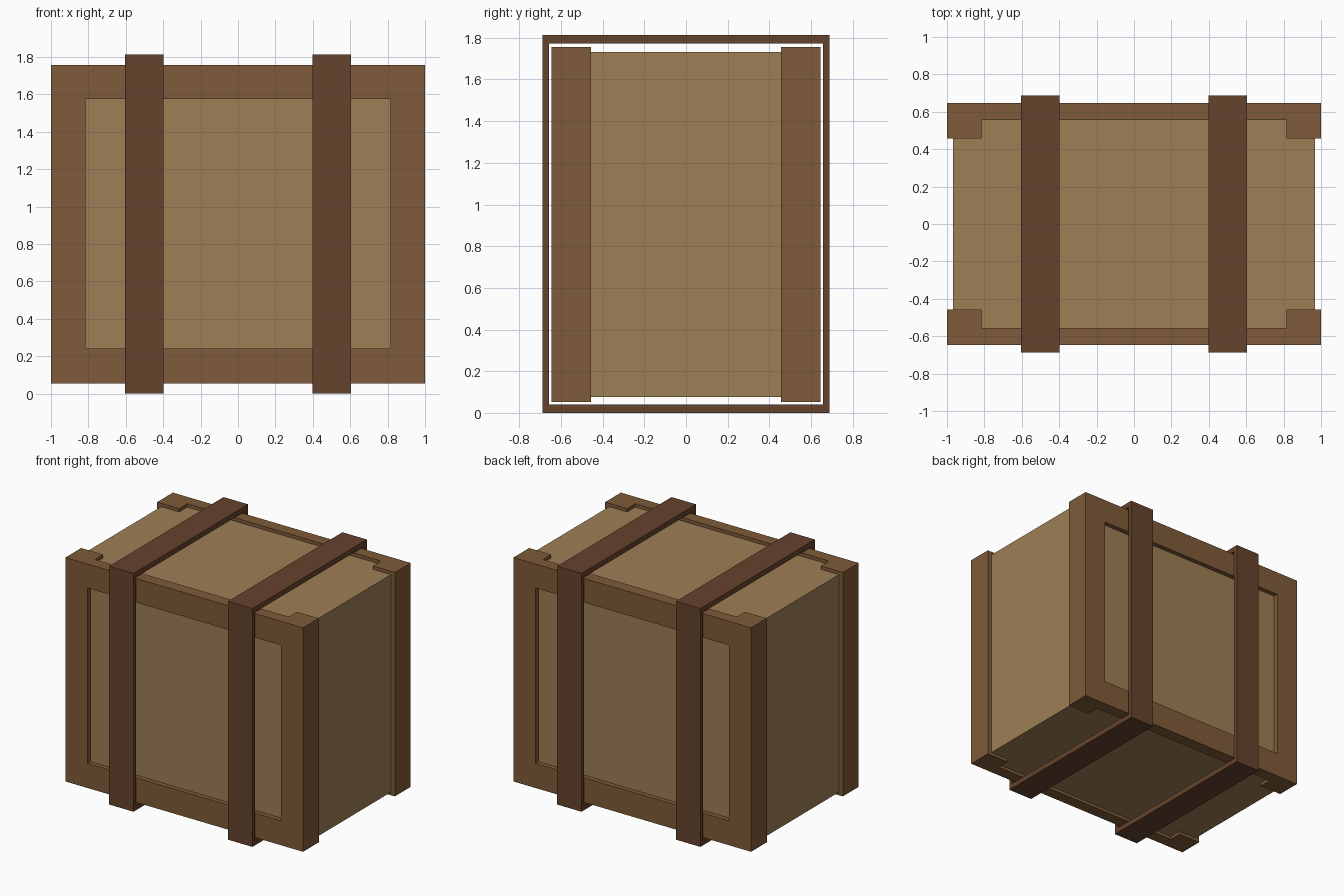
import bpy, bmesh
from mathutils import Vector

if "Cube" in bpy.data.objects:
    bpy.data.objects.remove(bpy.data.objects["Cube"])


def material(name, rgb):
    m = bpy.data.materials.new(name)
    m.diffuse_color = (*rgb, 1)
    m.use_nodes = True
    m.node_tree.nodes["Principled BSDF"].inputs["Base Color"].default_value = m.diffuse_color
    return m


PANEL = material("panel_wood", (0.337, 0.209, 0.093))
FRAME = material("frame_wood", (0.212, 0.105, 0.041))
STRAP = material("strap_leather", (0.133, 0.056, 0.026))


def finish(name, bm, mat):
    bmesh.ops.recalc_face_normals(bm, faces=bm.faces)
    mesh = bpy.data.meshes.new(name)
    bm.to_mesh(mesh)
    bm.free()
    ob = bpy.data.objects.new(name, mesh)
    bpy.context.collection.objects.link(ob)
    if mat:
        mesh.materials.append(mat)
    return ob


def box(name, lo, hi, mat=None):
    bm = bmesh.new()
    bmesh.ops.create_cube(bm, size=1)
    lo, hi = Vector(lo), Vector(hi)
    for v in bm.verts:
        v.co = (lo + hi) / 2 + v.co * (hi - lo)
    return finish(name, bm, mat)


def extrude(bm, faces, vec):
    r = bmesh.ops.extrude_face_region(bm, geom=faces)
    bmesh.ops.translate(bm, vec=vec,
                        verts=[e for e in r["geom"] if isinstance(e, bmesh.types.BMVert)])


# crate body, recessed behind the frames
box("crate_body", (-0.967, -0.61, 0.076), (0.967, 0.61, 1.731), PANEL)

# front and back frames: U-shaped plan extruded upward, window cut through
for name, s in (("front_frame", -1), ("back_frame", 1)):
    plan = [(-1, 0.646), (1, 0.646), (1, 0.457), (0.815, 0.457),
            (0.815, 0.555), (-0.815, 0.555), (-0.815, 0.457), (-1, 0.457)]
    bm = bmesh.new()
    face = bm.faces.new([bm.verts.new((x, s * y, 0.053)) for x, y in plan])
    extrude(bm, [face], (0, 0, 1.704))
    frame = finish(name, bm, FRAME)
    cutter = box(name + "_window_cutter", (-0.815, s * 0.6 - 0.2, 0.24),
                 (0.815, s * 0.6 + 0.2, 1.574))
    cutter.hide_render = True
    cutter.hide_set(True)
    mod = frame.modifiers.new("window", "BOOLEAN")
    mod.operation, mod.solver, mod.object = "DIFFERENCE", "EXACT", cutter
    # bake the cut so the cutter can go
    dg = bpy.context.evaluated_depsgraph_get()
    cut = bpy.data.meshes.new_from_object(frame.evaluated_get(dg))
    frame.modifiers.clear()
    frame.data = cut
    bpy.data.objects.remove(cutter)

# straps: rectangular bands around the crate
for name, x in (("left_strap", -0.5), ("right_strap", 0.5)):
    bm = bmesh.new()
    rings = []
    for y, z0, z1 in ((0.688, 0, 1.813), (0.658, 0.04, 1.773)):
        rings.append([bm.verts.new((x - 0.103, a, b)) for a, b in
                      ((-y, z0), (y, z0), (y, z1), (-y, z1))])
    o, i = rings
    faces = [bm.faces.new((o[k], o[(k + 1) % 4], i[(k + 1) % 4], i[k])) for k in range(4)]
    extrude(bm, faces, (0.206, 0, 0))
    finish(name, bm, STRAP)
